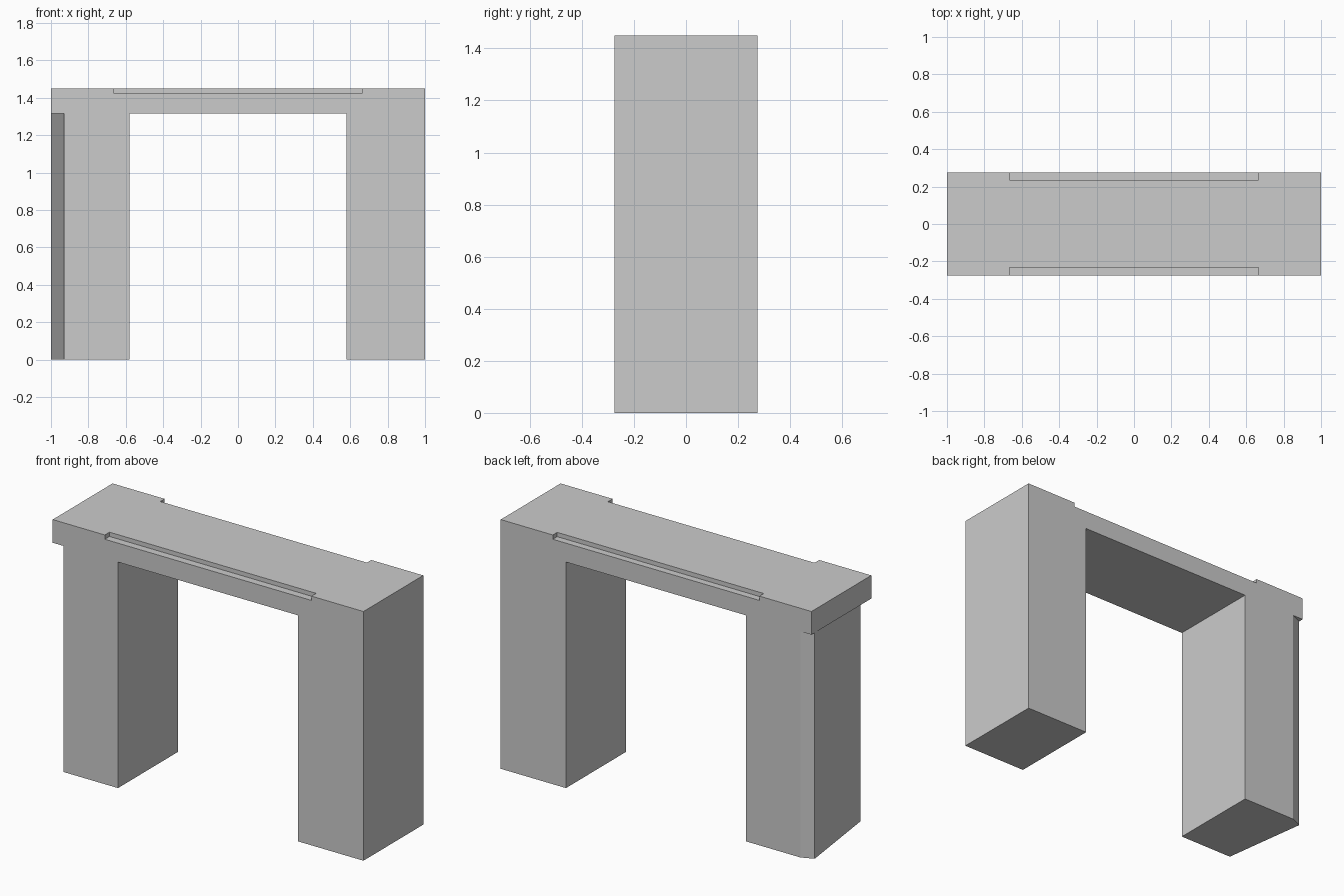
import bpy, bmesh
from mathutils import Vector

if "Cube" in bpy.data.objects:
    bpy.data.objects.remove(bpy.data.objects["Cube"])

D = 0.275      # half depth
H = 1.45       # total height
Z = 1.315      # underside of the lintel


def prism(name, points, sweep):
    """Extrude a flat polygon along a vector into a solid object."""
    bm = bmesh.new()
    face = bm.faces.new([bm.verts.new(p) for p in points])
    ext = bmesh.ops.extrude_face_region(bm, geom=[face])
    verts = [v for v in ext["geom"] if isinstance(v, bmesh.types.BMVert)]
    bmesh.ops.translate(bm, verts=verts, vec=Vector(sweep))
    bmesh.ops.recalc_face_normals(bm, faces=bm.faces)
    mesh = bpy.data.meshes.new(name)
    bm.to_mesh(mesh)
    bm.free()
    obj = bpy.data.objects.new(name, mesh)
    bpy.context.collection.objects.link(obj)
    return obj


def cut(target, cutter):
    """Subtract a cutter, bake the result and discard the cutter."""
    mod = target.modifiers.new("cut", "BOOLEAN")
    mod.operation = "DIFFERENCE"
    mod.solver = "EXACT"
    mod.object = cutter
    cutter.hide_render = True
    bpy.context.view_layer.objects.active = target
    bpy.ops.object.modifier_apply(modifier=mod.name)
    bpy.data.objects.remove(cutter)


# Two legs and lintel as one doorway-shaped profile
outline = [(-1, 0), (-0.58, 0), (-0.58, Z), (0.58, Z), (0.58, 0), (1, 0), (1, H), (-1, H)]
gate = prism("gate_frame", [(x, -D, z) for x, z in outline], (0, 2 * D, 0))

# Shallow ledges along the front and back top edges
for name, y0, y1 in (("front_ledge_cutter", -0.4, -0.232), ("back_ledge_cutter", 0.235, 0.4)):
    base = [(-0.665, y0, 1.425), (0.665, y0, 1.425), (0.665, y1, 1.425), (-0.665, y1, 1.425)]
    cut(gate, prism(name, base, (0, 0, 0.2)))

# Left leg's outer side is slanted, meeting at a ridge near the back
slants = {
    "long_slant_cutter": [(-0.9165, -0.375), (-1.0135, 0.345), (-1.2, 0.345), (-1.2, -0.375)],
    "short_slant_cutter": [(-0.86, 0.305), (-1.07, 0.215), (-1.07, 0.4), (-0.86, 0.4)],
}
for name, plan in slants.items():
    cut(gate, prism(name, [(x, y, -0.1) for x, y in plan], (0, 0, Z + 0.1)))
